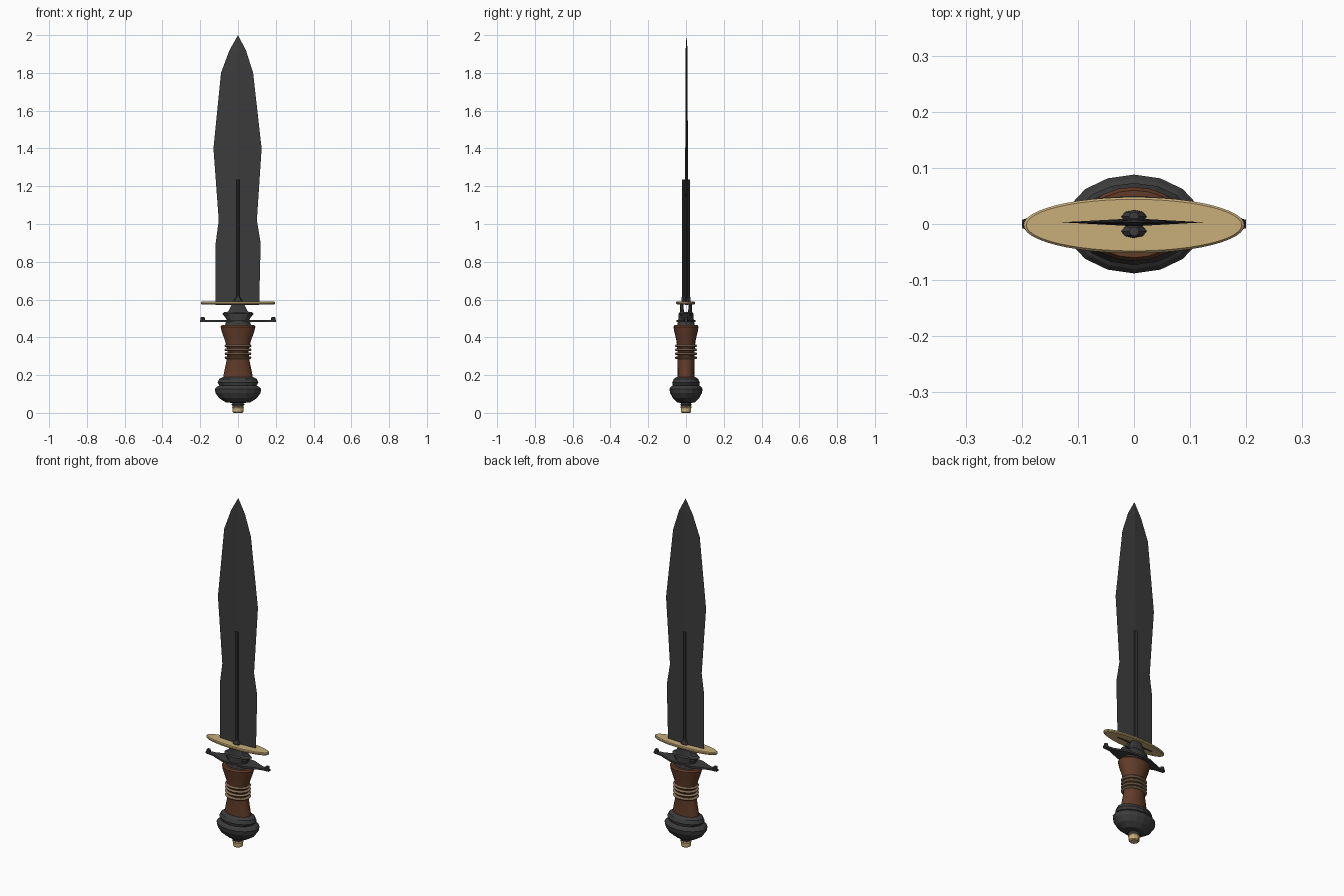
import bpy, bmesh, math
from mathutils import Vector

cube = bpy.data.objects.get("Cube")
if cube:
    bpy.data.objects.remove(cube, do_unlink=True)


def material(name, r, g, b):
    m = bpy.data.materials.new(name)
    m.use_nodes = True
    m.diffuse_color = (r, g, b, 1)
    m.node_tree.nodes["Principled BSDF"].inputs["Base Color"].default_value = (r, g, b, 1)
    return m


steel = material("dark steel", 0.045, 0.045, 0.045)
brass = material("pale brass", 0.58, 0.42, 0.19)
wood = material("brown wood", 0.12, 0.045, 0.022)
wire = material("dull bronze", 0.24, 0.16, 0.09)


def finish(name, bm, mat, smooth=None):
    bmesh.ops.recalc_face_normals(bm, faces=bm.faces)
    me = bpy.data.meshes.new(name)
    bm.to_mesh(me)
    bm.free()
    me.materials.append(mat)
    ob = bpy.data.objects.new(name, me)
    bpy.context.collection.objects.link(ob)
    if smooth:
        bpy.ops.object.select_all(action='DESELECT')
        ob.select_set(True)
        bpy.context.view_layer.objects.active = ob
        bpy.ops.object.shade_smooth_by_angle(angle=math.radians(smooth))
    return ob


def loft(name, rings, mat, sides=16, centre=(0, 0), smooth=None):
    """Stack of elliptical rings (rx, ry, z), capped at both ends."""
    bm = bmesh.new()
    loops = []
    for rx, ry, z in rings:
        loops.append([bm.verts.new((centre[0] + rx * math.cos(math.tau * i / sides),
                                    centre[1] + ry * math.sin(math.tau * i / sides), z))
                      for i in range(sides)])
    for a, b in zip(loops, loops[1:]):
        for i in range(sides):
            j = (i + 1) % sides
            bm.faces.new((a[i], a[j], b[j], b[i]))
    bm.faces.new(loops[0])
    bm.faces.new(loops[-1])
    return finish(name, bm, mat, smooth)


# Leaf blade: diamond section, sharp edges either side of a central ridge
blade_rows = [(-0.118, 0.112, 0.57), (-0.118, 0.12, 0.90), (-0.102, 0.10, 1.02),
              (-0.13, 0.125, 1.40), (-0.09, 0.08, 1.80), (-0.045, 0.042, 1.92)]
bm = bmesh.new()
rows = []
for left, right, z in blade_rows:
    t = 0.007 if z < 1.5 else 0.005
    rows.append([bm.verts.new(p) for p in
                 ((left, 0.003, z), (0, 0.003 - t, z), (right, 0.003, z), (0, 0.003 + t, z))])
for a, b in zip(rows, rows[1:]):
    for i in range(4):
        j = (i + 1) % 4
        bm.faces.new((a[i], a[j], b[j], b[i]))
tip = bm.verts.new((0, 0.003, 2.0))
for i in range(4):
    bm.faces.new((rows[-1][i], rows[-1][(i + 1) % 4], tip))
bm.faces.new(rows[0])
finish("blade", bm, steel)

# Ribs on both faces of the blade, flared at the foot, and the fork prongs below
for side, label in ((-1, "front"), (1, "back")):
    loft(label + "_rib", [(0.024, 0.012, 0.585), (0.02, 0.012, 0.60), (0.009, 0.009, 0.615),
                          (0.009, 0.009, 1.235)], steel, 8, (0, side * 0.013))
    loft(label + "_prong", [(0.075, 0.014, 0.515), (0.05, 0.011, 0.54), (0.03, 0.009, 0.58)],
         steel, 10, (0, side * 0.022))

# Oval brass guard plate
loft("guard_plate", [(0.192, 0.046, 0.575), (0.197, 0.05, 0.579), (0.197, 0.05, 0.586),
                     (0.192, 0.046, 0.59)], brass, 48, (0, -0.002))

# Collar under the prongs
loft("collar", [(0.07, 0.048, 0.46), (0.06, 0.042, 0.495), (0.083, 0.042, 0.525),
                (0.07, 0.03, 0.535)], steel, 14)

# Cross guard: thin tapered plate with upturned ends
bm = bmesh.new()
outline = [(0.2, 0.008), (0.15, 0.014), (0.07, 0.046), (0, 0.05)]
half = outline + [(-x, y) for x, y in outline[-2::-1]]
pts = half + [(x, -y) for x, y in reversed(half)]
face = bm.faces.new([bm.verts.new((x, y, 0.482)) for x, y in pts])
up = bmesh.ops.extrude_face_region(bm, geom=[face])
bmesh.ops.translate(bm, vec=Vector((0, 0, 0.01)),
                    verts=[v for v in up["geom"] if isinstance(v, bmesh.types.BMVert)])
finish("cross_guard", bm, steel)
for s, label in ((1, "left"), (-1, "right")):
    loft(label + "_guard_end", [(0.008, 0.01, 0.485), (0.012, 0.012, 0.495), (0.01, 0.01, 0.507)],
         steel, 8, (s * 0.187, 0))

# Waisted wooden grip
loft("grip", [(0.078, 0.046, 0.18), (0.075, 0.044, 0.21), (0.062, 0.046, 0.27),
              (0.056, 0.046, 0.33), (0.068, 0.05, 0.38), (0.086, 0.062, 0.43),
              (0.092, 0.066, 0.455), (0.086, 0.06, 0.465)], wood, 20, smooth=35)

# Wire bindings around the waist
for n, z in enumerate((0.292, 0.313, 0.334, 0.355)):
    bm = bmesh.new()
    grid = []
    for i in range(24):
        a = math.tau * i / 24
        grid.append([bm.verts.new(((0.063 + 0.009 * math.cos(b)) * math.cos(a),
                                   (0.05 + 0.009 * math.cos(b)) * math.sin(a),
                                   z + 0.007 * math.sin(b)))
                     for b in (math.tau * k / 6 for k in range(6))])
    for i in range(24):
        for k in range(6):
            p, q, m = grid[i], grid[(i + 1) % 24], (k + 1) % 6
            bm.faces.new((p[k], q[k], q[m], p[m]))
    finish("grip_wire_%d" % (n + 1), bm, wire, 60)

# Domed pommel with a lip
loft("pommel", [(0.028, 0.026, 0.035), (0.035, 0.03, 0.045), (0.028, 0.025, 0.052),
                (0.065, 0.046, 0.056), (0.1, 0.07, 0.078), (0.119, 0.084, 0.105),
                (0.123, 0.088, 0.127), (0.112, 0.08, 0.138), (0.098, 0.07, 0.145),
                (0.108, 0.073, 0.16), (0.1, 0.064, 0.18), (0.078, 0.048, 0.19)],
     steel, 16)

# Brass button at the very end
loft("pommel_button", [(0.022, 0.022, 0), (0.028, 0.026, 0.005), (0.028, 0.026, 0.024),
                       (0.032, 0.03, 0.03), (0.026, 0.024, 0.038)], brass, 12)
